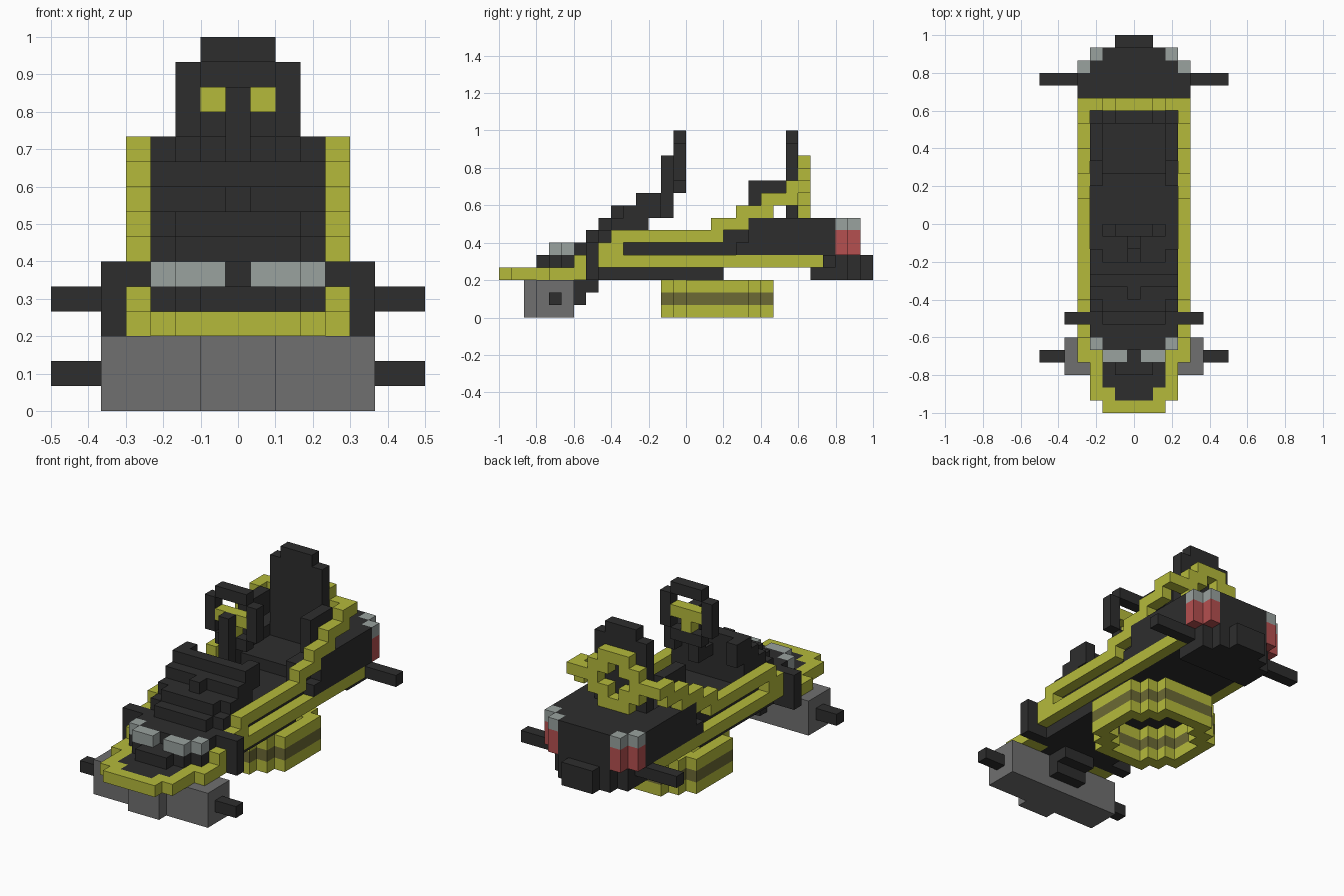
import bpy, bmesh

cube = bpy.data.objects.get("Cube")
if cube:
    bpy.data.objects.remove(cube)

U = 1 / 15  # one block


def material(name, rgb):
    m = bpy.data.materials.new(name)
    m.use_nodes = True
    m.diffuse_color = (*rgb, 1)
    m.node_tree.nodes["Principled BSDF"].inputs["Base Color"].default_value = (*rgb, 1)
    return m


BLACK = material("black", (0.027, 0.027, 0.027))
YELLOW = material("yellow", (0.46, 0.49, 0.044))
OLIVE = material("olive", (0.15, 0.143, 0.035))
GREY = material("grey", (0.16, 0.16, 0.16))
SILVER = material("silver", (0.32, 0.36, 0.345))
RED = material("red", (0.46, 0.08, 0.08))


def part(name, mat, mid=(), pair=()):
    """Blocks in grid units: mid = (half width, y0, y1, z0, z1),
    pair = (x0, x1, y0, y1, z0, z1) repeated on both sides."""
    blocks = [(-w, w, *r) for w, *r in mid]
    for x0, x1, *r in pair:
        blocks += [(x0, x1, *r), (-x1, -x0, *r)]
    bm = bmesh.new()
    for x0, x1, y0, y1, z0, z1 in blocks:
        vs = bmesh.ops.create_cube(bm, size=1)["verts"]
        for v in vs:
            v.co = ((x1 if v.co.x > 0 else x0) * U,
                    (y1 if v.co.y > 0 else y0) * U,
                    (z1 if v.co.z > 0 else z0) * U)
    me = bpy.data.meshes.new(name)
    bm.to_mesh(me)
    bm.free()
    me.materials.append(mat)
    ob = bpy.data.objects.new(name, me)
    bpy.context.collection.objects.link(ob)
    return ob


# Front runner and axles
part("front_runner", GREY, [(5.5, -12, -9, 0, 3), (1.5, -13, -12, 0, 3)])
part("front_axle", BLACK, pair=[(5.5, 7.5, -11, -10, 1, 2)])
part("rear_axle", BLACK, pair=[(4.5, 7.5, 11, 12, 4, 5)])
part("steering_link", BLACK, [(1.5, -9, -8, 1, 3), (1.5, -8, -7, 2, 3)])

# Nose: yellow bumper rim around a black tray
part("nose_rim", YELLOW, [(2.5, -15, -14, 3, 4)],
     [(1.5, 3.5, -14, -13, 3, 4), (2.5, 3.5, -13, -8, 3, 4),
      (3.5, 4.5, -11, -8, 3, 4), (3.5, 4.5, -9, -8, 4, 5)])
part("nose_tray", BLACK, [(1.5, -14, -13, 3, 4), (2.5, -13, -8, 3, 4),
                          (1.5, -12, -11, 4, 5), (2.5, -11, -10, 4, 5),
                          (3.5, -10, -8, 4, 5), (2.5, -10, -9, 5, 6),
                          (3.5, -9, -8, 5, 6)])
part("headlights", SILVER, pair=[(0.5, 2.5, -11, -10, 5, 6), (2.5, 3.5, -10, -9, 5, 6)])
part("front_fins", BLACK, [(5.5, -8, -7, 3, 6)])

# Main hull and stepped cowl
part("hull", BLACK, [(3.5, -7, 3, 3, 6), (3.5, 3, 11, 4, 6), (3.5, 4, 9, 6, 7)],
     [(2.5, 3.5, 3, 9, 6, 8)])
part("cowl", BLACK, [(2.5, -8, -7, 6, 7), (3.5, -7, -3, 6, 7),
                     (2.5, -7, -6, 7, 8), (3.5, -6, -3, 7, 8),
                     (0.5, -6, -5, 8, 9), (3.5, -5, -3, 8, 9), (3.5, -4, -3, 9, 10)],
     [(2.5, 3.5, -3, -2, 8, 10)])

# Rear body, stepping in towards the tail
part("rear_body", BLACK, [(4.5, 10, 12, 5, 8), (3.5, 9, 10, 5, 8), (4.5, 11, 12, 4, 5),
                          (3.5, 12, 13, 4, 8), (2.5, 13, 14, 4, 8),
                          (3.5, 10, 13, 3, 5), (2.5, 13, 14, 3, 5), (1.5, 14, 15, 3, 5)],
     [(3.5, 4.5, 4, 10, 5, 6), (3.5, 4.5, 5, 10, 6, 7), (3.5, 4.5, 5, 10, 7, 8)])
for name, mat, z0, z1 in (("tail_lights", RED, 5, 7), ("tail_light_caps", SILVER, 7, 8)):
    part(name, mat, pair=[(3.5, 4.5, 12, 13, z0, z1), (2.5, 3.5, 13, 14, z0, z1)])

# Yellow side rails
part("lower_rails", YELLOW, pair=[(3.5, 4.5, -7, 11, 4, 5), (3.5, 4.5, -7, -5, 5, 6)])
part("upper_rails", YELLOW, pair=[(3.5, 4.5, -6, 3, 6, 7), (3.5, 4.5, 2, 5, 7, 8),
                                  (3.5, 4.5, 4, 7, 8, 9), (3.5, 4.5, 6, 9, 9, 10),
                                  (3.5, 4.5, 8, 10, 10, 11)])
# Rear ring joining the rails, with a plus-shaped opening
part("rear_ring", YELLOW, [(1.5, 9, 10, 8, 9), (1.5, 9, 10, 12, 13)],
     [(0.5, 2.5, 9, 10, 9, 10), (1.5, 3.5, 9, 10, 10, 11), (0.5, 2.5, 9, 10, 11, 12)])

# Seat
part("seat_back", BLACK, [(2.5, 8, 9, 7, 14), (1.5, 8, 9, 14, 15)])
part("seat_bolsters", BLACK, pair=[(2.5, 3.5, 5, 7, 8, 11), (2.5, 3.5, 7, 8, 9, 11)])

# Steering wheel
part("steering_column", BLACK, [(0.5, -3, -1, 8, 9), (0.5, -2, -1, 9, 13)])
part("steering_wheel", BLACK, [(1.5, -1, 0, 14, 15), (1.5, -1, 0, 10, 11)],
     [(1.5, 2.5, -1, 0, 11, 14)])
part("wheel_spokes", YELLOW, [(1.5, -1, 0, 12, 13), (0.5, -1, 0, 11, 12)])

# Round skirt below the hull: yellow with an olive band
for name, mat, z in (("skirt_bottom", YELLOW, 0), ("skirt_band", OLIVE, 1), ("skirt_top", YELLOW, 2)):
    sides = [(3.5, 4.5, 0, 5, z, z + 1)]
    for a, b, x0, x1 in ((0, 1, 2.5, 3.5), (-1, 0, 1.5, 3.5)):
        sides += [(x0, x1, a, b, z, z + 1), (x0, x1, 5 - b, 5 - a, z, z + 1)]
    part(name, mat, [(2.5, -2, -1, z, z + 1), (2.5, 6, 7, z, z + 1)], sides)
